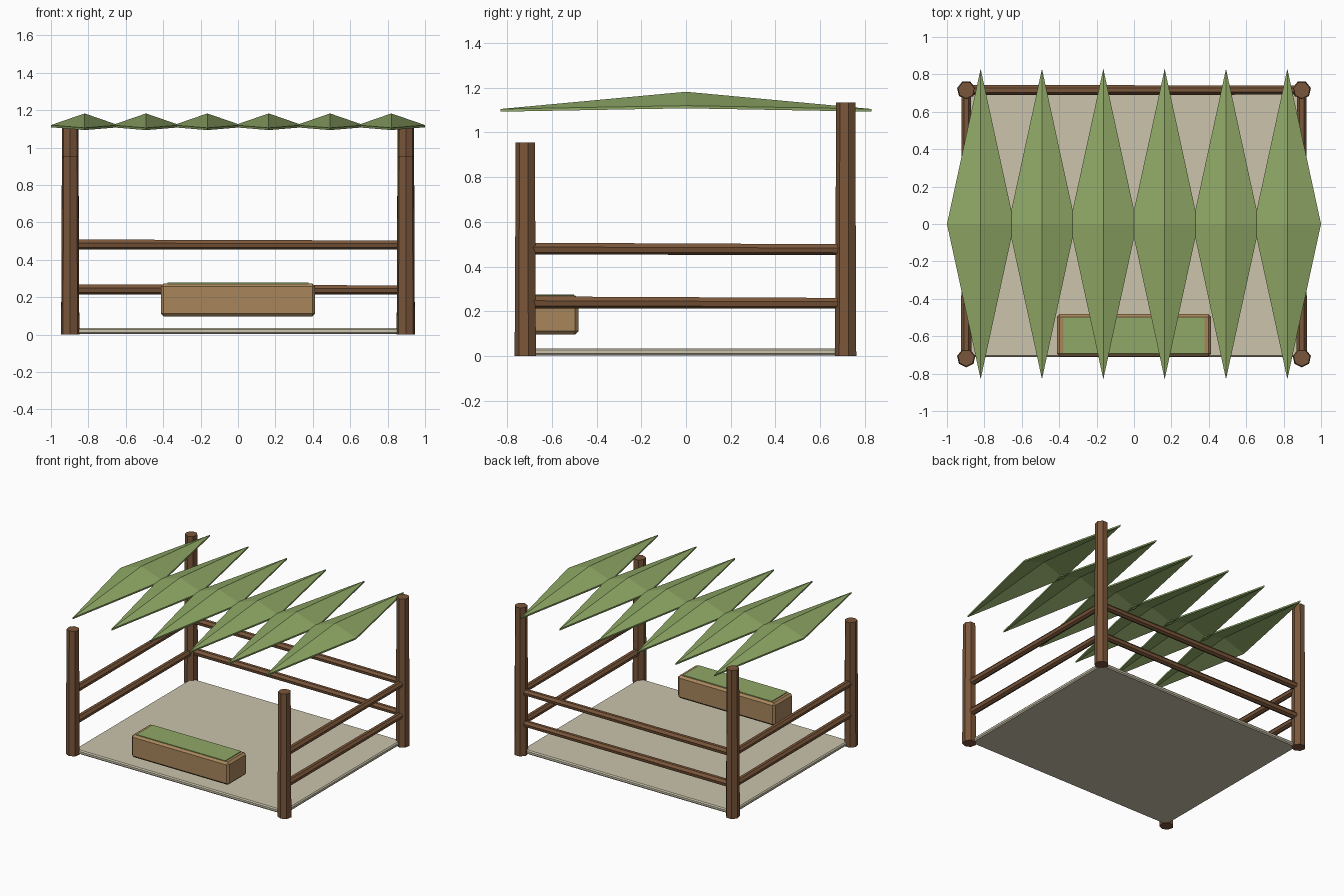
import bpy, bmesh
from math import sin, cos, pi
from mathutils import Vector

cube = bpy.data.objects.get("Cube")
if cube:
    bpy.data.objects.remove(cube, do_unlink=True)


def material(name, rgb):
    # Convert display values (0-255) to linear
    lin = [((c / 255 + 0.055) / 1.055) ** 2.4 for c in rgb]
    m = bpy.data.materials.new(name)
    m.use_nodes = True
    m.diffuse_color = (*lin, 1)
    m.node_tree.nodes["Principled BSDF"].inputs["Base Color"].default_value = (*lin, 1)
    return m


WOOD = material("dark wood", (122, 86, 58))
TAN = material("tan wood", (168, 134, 92))
LEAF = material("leaf green", (143, 168, 102))
STONE = material("pale stone", (203, 196, 172))


def make_object(name, bm, mat):
    bmesh.ops.recalc_face_normals(bm, faces=bm.faces)
    mesh = bpy.data.meshes.new(name)
    bm.to_mesh(mesh)
    bm.free()
    mesh.materials.append(mat)
    obj = bpy.data.objects.new(name, mesh)
    bpy.context.collection.objects.link(obj)
    return obj


def pole(name, a, b, r1, r2, side, up, mat=WOOD, n=7):
    # Tapered n-sided pole from a to b, with a corner pointing along -up
    bm = bmesh.new()
    side, up = Vector(side), Vector(up)
    rings = []
    for p, r in ((a, r1), (b, r2)):
        rings.append([bm.verts.new(Vector(p) + r * (side * sin(2 * pi * i / n) - up * cos(2 * pi * i / n)))
                      for i in range(n)])
    for i in range(n):
        j = (i + 1) % n
        bm.faces.new((rings[0][i], rings[0][j], rings[1][j], rings[1][i]))
    for ring in rings:
        bm.faces.new(ring)
    return make_object(name, bm, mat)


def box(name, lo, hi, mat, bevel=0.0):
    bm = bmesh.new()
    bmesh.ops.create_cube(bm, size=1)
    lo, hi = Vector(lo), Vector(hi)
    for v in bm.verts:
        v.co = (lo + hi) / 2 + v.co * (hi - lo)
    obj = make_object(name, bm, mat)
    if bevel:
        mod = obj.modifiers.new("Bevel", "BEVEL")
        mod.width = bevel
        mod.segments = 1
    return obj


X, Y, Z = (1, 0, 0), (0, 1, 0), (0, 0, 1)
PX, PY = 0.897, 0.716

# Floor slab
box("floor", (-0.89, -0.71, 0.004), (0.89, 0.71, 0.035), STONE, 0.008)

# Corner posts, taller at the back
for sx, sname in ((-1, "right"), (1, "left")):
    for sy, yname, h in ((-1, "front", 0.955), (1, "back", 1.135)):
        pole(f"{yname}_{sname}_post", (sx * PX, sy * PY, 0), (sx * PX, sy * PY, h), 0.05, 0.045, X, Y)

# Rails on the back and both sides
for z, level in ((0.24, "lower"), (0.48, "upper")):
    pole(f"back_{level}_rail", (-PX, PY, z + 0.003), (PX, PY, z), 0.028, 0.025, Y, Z)
    for sx, sname in ((-1, "right"), (1, "left")):
        pole(f"{sname}_{level}_rail", (sx * PX, -PY, z + 0.002), (sx * PX, PY, z - 0.002), 0.028, 0.025, X, Z)

# Planter box with a green top
box("planter_box", (-0.413, -0.708, 0.097), (0.413, -0.48, 0.272), TAN, 0.016)
box("planter_greenery", (-0.377, -0.693, 0.268), (0.377, -0.5, 0.277), LEAF)

# Six folded leaf canopies
for k in range(6):
    cx = -0.82 + 0.328 * k
    bm = bmesh.new()
    peak = bm.verts.new((cx, 0, 1.182))
    rim = [bm.verts.new(p) for p in ((cx + 0.18, 0, 1.12), (cx, 0.83, 1.105),
                                     (cx - 0.18, 0, 1.12), (cx, -0.83, 1.105))]
    for i in range(4):
        bm.faces.new((peak, rim[i], rim[(i + 1) % 4]))
    # Straight drop gives the leaf a thin underside
    top = list(bm.faces)
    low = {v: bm.verts.new(v.co - Vector((0, 0, 0.012))) for v in [peak] + rim}
    for f in top:
        bm.faces.new([low[v] for v in reversed(f.verts)])
    for i in range(4):
        a, b = rim[i], rim[(i + 1) % 4]
        bm.faces.new((a, low[a], low[b], b))
    make_object(f"canopy_leaf_{k + 1}", bm, LEAF)
